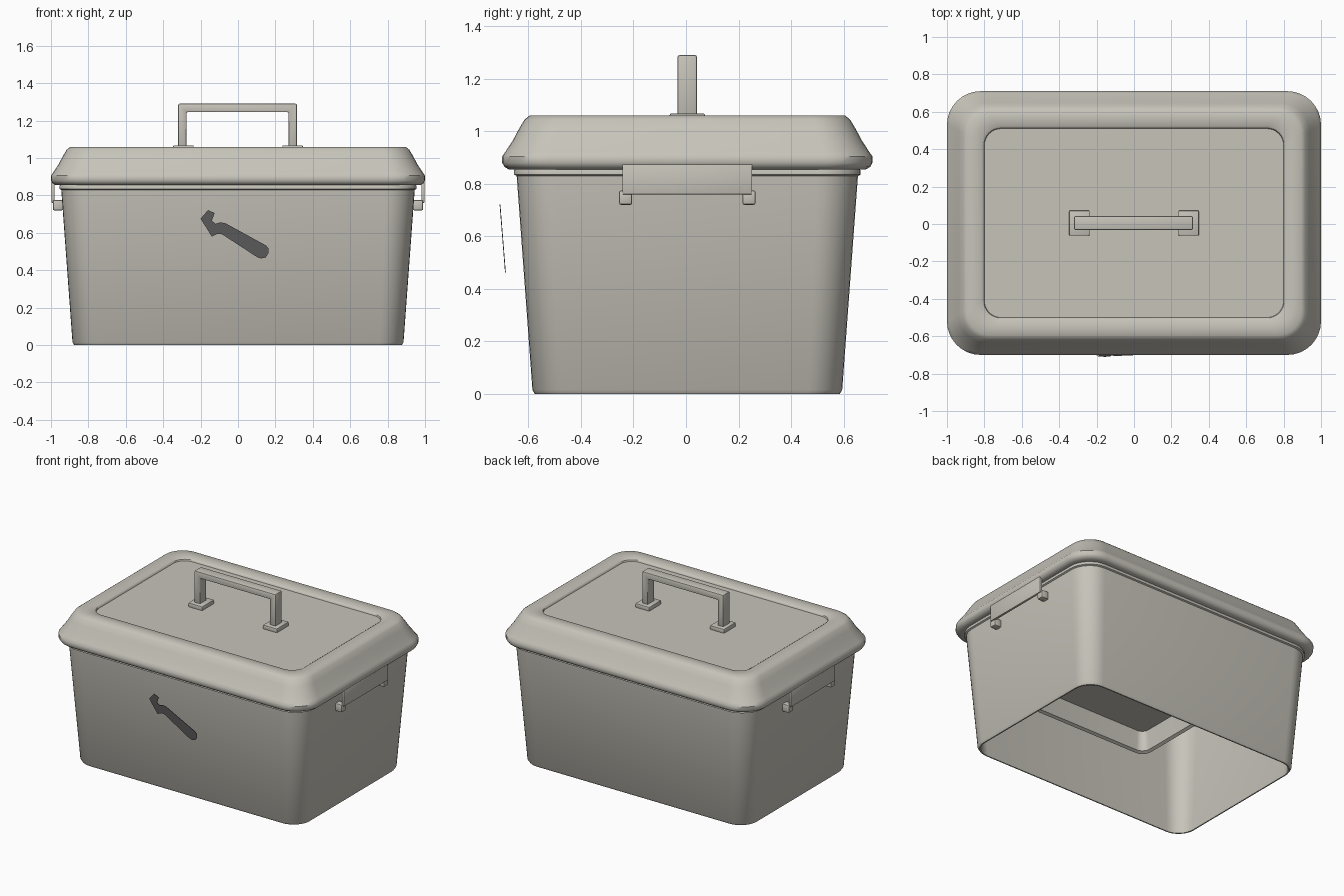
import bpy, bmesh, math
from mathutils import Vector

if "Cube" in bpy.data.objects:
    bpy.data.objects.remove(bpy.data.objects["Cube"])

CY = 0.005  # depth centre of the box


def material(name, rgb):
    m = bpy.data.materials.new(name)
    m.diffuse_color = (*rgb, 1)
    m.use_nodes = True
    m.node_tree.nodes["Principled BSDF"].inputs["Base Color"].default_value = m.diffuse_color
    return m


SHELL = material("warm grey", (0.57, 0.55, 0.49))
DARK = material("dark grey", (0.11, 0.11, 0.11))


def finish(name, bm, mat, angle=35, normals=True):
    if normals:
        bmesh.ops.recalc_face_normals(bm, faces=bm.faces[:])
    me = bpy.data.meshes.new(name)
    bm.to_mesh(me)
    bm.free()
    ob = bpy.data.objects.new(name, me)
    bpy.context.collection.objects.link(ob)
    me.materials.append(mat)
    bpy.ops.object.select_all(action='DESELECT')
    ob.select_set(True)
    bpy.context.view_layer.objects.active = ob
    bpy.ops.object.shade_smooth_by_angle(angle=math.radians(angle))
    return ob


def ring(bm, hx, hy, r, z, n=8):
    """Rounded rectangle of vertices."""
    vs = []
    for q, (sx, sy) in enumerate([(1, 1), (-1, 1), (-1, -1), (1, -1)]):
        for i in range(n + 1):
            a = math.pi / 2 * (q + i / n)
            vs.append(bm.verts.new((sx * (hx - r) + r * math.cos(a),
                                    CY + sy * (hy - r) + r * math.sin(a), z)))
    return vs


def loft(name, rings, cap_last=False, angle=35):
    """Skin a stack of (half x, half y, radius, z) rounded rectangles."""
    bm = bmesh.new()
    loops = [ring(bm, *s) for s in rings]
    for a, b in zip(loops, loops[1:]):
        n = len(a)
        for i in range(n):
            bm.faces.new((a[i], a[(i + 1) % n], b[(i + 1) % n], b[i]))
    if cap_last:
        bm.faces.new(loops[-1])
    return finish(name, bm, SHELL, angle)


def inset(profile):
    """Turn (inset from the widest rim, height) into ring sizes."""
    return [(1 - d, 0.705 - d, 0.18 - 0.45 * d, z) for d, z in profile]


def box(name, lo, hi, bevel=0.006):
    bm = bmesh.new()
    bmesh.ops.create_cube(bm, size=1)
    for v in bm.verts:
        v.co = [l + (c + 0.5) * (h - l) for c, l, h in zip(v.co, lo, hi)]
    bmesh.ops.bevel(bm, geom=bm.edges[:], offset=bevel, segments=2,
                    profile=0.5, affect='EDGES')
    return finish(name, bm, SHELL)


# Tapered body, open below, with a lip at the top
loft("body", inset([(0.07, 0.87), (0.135, 0.015), (0.132, 0.0), (0.124, 0.0),
                    (0.115, 0.015), (0.055, 0.83), (0.045, 0.835),
                    (0.045, 0.85), (0.055, 0.87)]))

# Lid with a rolled rim, sloped shoulders and a sunken top panel
loft("lid", inset([(0.06, 0.87), (0.05, 0.855), (0.025, 0.855), (0.008, 0.865),
                   (0.0, 0.88), (0.0, 0.905), (0.012, 0.922), (0.04, 0.965),
                   (0.064, 1.01), (0.085, 1.045), (0.104, 1.06), (0.15, 1.06),
                   (0.188, 1.056), (0.197, 1.05), (0.2, 1.04)]),
     cap_last=True, angle=40)

# Shallow compartment inside the body
loft("inner_tray", [(0.5, 0.5, 0.08, 0.56), (0.5, 0.5, 0.08, 0.43),
                    (0.49, 0.49, 0.07, 0.42), (0.47, 0.47, 0.06, 0.43),
                    (0.45, 0.45, 0.05, 0.56)], cap_last=True)

# Carrying handle: one swept arch with square corners
bm = bmesh.new()
arch = [(-0.32, 1.06), (-0.32, 1.29), (0.315, 1.29), (0.315, 1.06),
        (0.27, 1.06), (0.27, 1.245), (-0.275, 1.245), (-0.275, 1.06)]
face = bm.faces.new([bm.verts.new((x, CY - 0.037, z)) for x, z in arch])
ext = bmesh.ops.extrude_face_region(bm, geom=[face])
for v in ext["geom"]:
    if isinstance(v, bmesh.types.BMVert):
        v.co.y += 0.074
bmesh.ops.recalc_face_normals(bm, faces=bm.faces[:])
bmesh.ops.bevel(bm, geom=bm.edges[:], offset=0.007, segments=2,
                profile=0.5, affect='EDGES')
finish("handle", bm, SHELL)

# Handle feet, side clasps and clasp pegs
for s, side in ((-1, "left"), (1, "right")):
    def span(a, b):
        return sorted((s * a, s * b))
    x0, x1 = span(0.237, 0.347)
    box(f"handle_foot_{side}", (x0, CY - 0.067, 1.035), (x1, CY + 0.067, 1.068))
    x0, x1 = span(0.98, 0.997)
    box(f"clasp_{side}", (x0, CY - 0.247, 0.76), (x1, CY + 0.247, 0.875), 0.003)
    for t, end in ((-1, "front"), (1, "back")):
        y0, y1 = sorted((CY + t * 0.21, CY + t * 0.26))
        x0, x1 = span(0.935, 0.99)
        box(f"clasp_peg_{side}_{end}", (x0, y0, 0.72), (x1, y1, 0.775), 0.008)

# Hammer-shaped badge, a thin plate parallel to the sloping front
outline = [(-0.16, 0.722), (-0.125, 0.705), (-0.14, 0.665), (-0.12, 0.648),
           (-0.095, 0.656), (-0.065, 0.65), (0.15, 0.532), (0.164, 0.515),
           (0.162, 0.49), (0.148, 0.468), (0.125, 0.463), (0.105, 0.468),
           (-0.085, 0.592), (-0.11, 0.594), (-0.14, 0.58), (-0.2, 0.675)]
bm = bmesh.new()
front = bm.faces.new([bm.verts.new((x, -0.69 - (z - 0.47) * 0.08, z))
                      for x, z in outline])
ext = bmesh.ops.extrude_face_region(bm, geom=[front])
for v in ext["geom"]:
    if isinstance(v, bmesh.types.BMVert):
        v.co.y += 0.003
finish("badge", bm, DARK)
